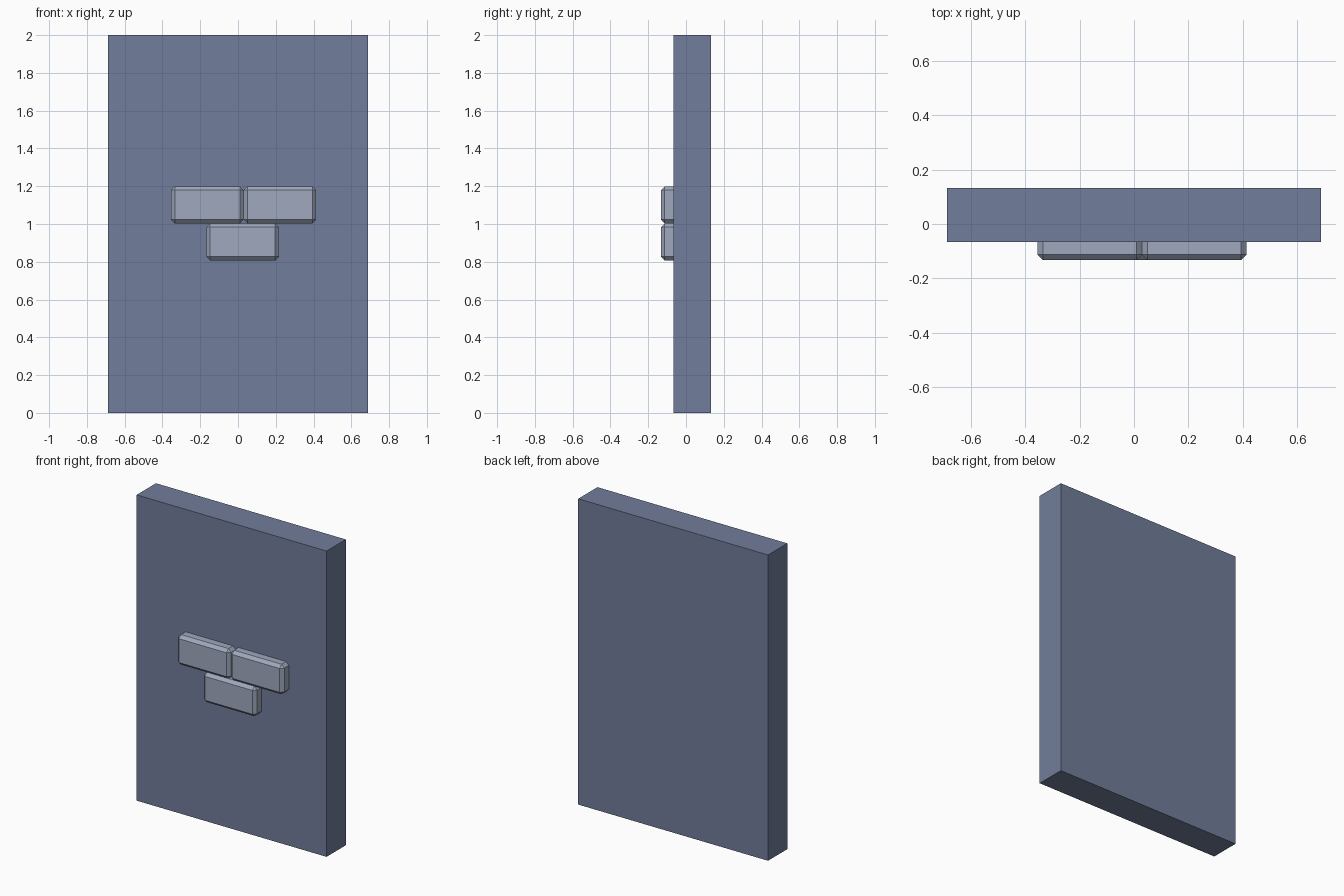
import bpy
import bmesh
from mathutils import Vector

cube = bpy.data.objects.get("Cube")
if cube:
    bpy.data.objects.remove(cube, do_unlink=True)


def make_material(name, rgb):
    mat = bpy.data.materials.new(name)
    mat.use_nodes = True
    color = (*rgb, 1.0)
    mat.diffuse_color = color
    mat.node_tree.nodes["Principled BSDF"].inputs["Base Color"].default_value = color
    return mat


def add_box(name, low, high, mat, chamfer=0.0):
    """Flat-shaded box between two corners, with optional chamfered edges."""
    low, high = Vector(low), Vector(high)
    bm = bmesh.new()
    bmesh.ops.create_cube(bm, size=1.0)
    bmesh.ops.scale(bm, vec=high - low, verts=bm.verts)
    if chamfer:
        bmesh.ops.bevel(bm, geom=bm.edges[:], offset=chamfer,
                        segments=1, affect='EDGES')
    mesh = bpy.data.meshes.new(name)
    bm.to_mesh(mesh)
    bm.free()
    mesh.materials.append(mat)
    obj = bpy.data.objects.new(name, mesh)
    obj.location = (low + high) / 2
    bpy.context.collection.objects.link(obj)
    return obj


wall_blue = make_material("slate blue", (0.165, 0.205, 0.325))
brick_grey = make_material("pale blue grey", (0.345, 0.395, 0.51))

# Wall slab
add_box("wall", (-0.687, -0.066, 0), (0.687, 0.133, 2), wall_blue)

# Chamfered bricks set into the front face: two above, one below
WIDTH, HEIGHT = 0.384, 0.196
bricks = {
    "upper_right_brick": (-0.354, 1.003),
    "upper_left_brick": (0.030, 1.003),
    "lower_brick": (-0.167, 0.807),
}
for name, (x, z) in bricks.items():
    add_box(name, (x, -0.133, z), (x + WIDTH, 0.0, z + HEIGHT),
            brick_grey, chamfer=0.02)
